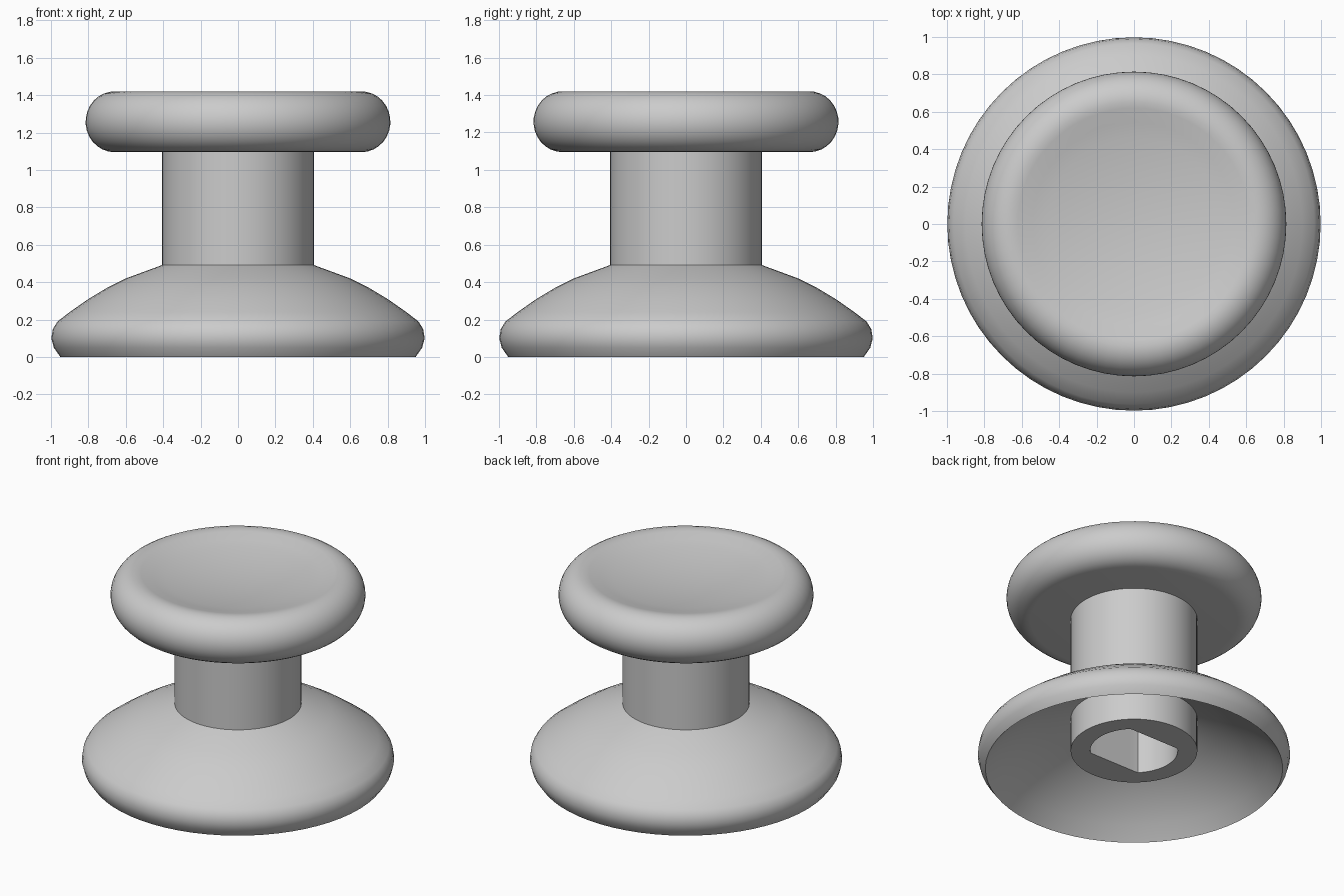
import bpy, bmesh, math
from mathutils import Vector

cube = bpy.data.objects.get("Cube")
if cube:
    bpy.data.objects.remove(cube, do_unlink=True)

SEGMENTS = 64
GREY = (0.6, 0.6, 0.6, 1.0)
grey = bpy.data.materials.new("plain grey")
grey.use_nodes = True
grey.diffuse_color = GREY
grey.node_tree.nodes["Principled BSDF"].inputs["Base Color"].default_value = GREY


def finish(name, bm, angle=35):
    """Turn a bmesh into a smooth object with sharp creases."""
    bmesh.ops.remove_doubles(bm, verts=bm.verts, dist=1e-4)
    bmesh.ops.recalc_face_normals(bm, faces=bm.faces)
    mesh = bpy.data.meshes.new(name)
    bm.to_mesh(mesh)
    bm.free()
    mesh.materials.append(grey)
    obj = bpy.data.objects.new(name, mesh)
    bpy.context.collection.objects.link(obj)
    bpy.ops.object.select_all(action="DESELECT")
    obj.select_set(True)
    bpy.context.view_layer.objects.active = obj
    bpy.ops.object.shade_smooth_by_angle(angle=math.radians(angle))
    return obj


def lathe(name, profile, closed=False):
    """Revolve (radius, height) points around the z axis."""
    bm = bmesh.new()
    verts = [bm.verts.new((r, 0, z)) for r, z in profile]
    pairs = list(zip(verts, verts[1:]))
    if closed:
        pairs.append((verts[-1], verts[0]))
    edges = [bm.edges.new(p) for p in pairs]
    bmesh.ops.spin(bm, geom=verts + edges, cent=(0, 0, 0), axis=(0, 0, 1),
                   angle=math.tau, steps=SEGMENTS, use_duplicate=False)
    return finish(name, bm)


def arc(cr, cz, rr, rz, start, end, steps):
    """Elliptical arc points, angles in degrees."""
    angles = [math.radians(start + (end - start) * i / steps) for i in range(steps + 1)]
    return [(cr + rr * math.cos(a), cz + rz * math.sin(a)) for a in angles]


# Thumb cap: flat underside, rounded rim, shallow dished top
DISH_R, DISH_DEPTH = 0.62, 0.07
dish = [(DISH_R * i / 8, 1.41 - DISH_DEPTH * (1 - (i / 8) ** 2)) for i in range(8)]
rim = arc(0.66, 1.2575, 0.155, 0.1625, 105, -90, 16)
lathe("thumb_cap", dish + rim + [(0, 1.095)])

# Flared skirt: hollow dome with a rolled lower edge
outer = [(0.38, 0.5), (0.41, 0.49), (0.6, 0.42), (0.7, 0.37), (0.8, 0.31), (0.9, 0.24)]
edge = [(0.965, 0.19), (0.99, 0.15), (0.998, 0.1), (0.985, 0.05), (0.95, 0)]
inner = [(0.87, 0.085), (0.78, 0.16), (0.68, 0.23), (0.55, 0.3), (0.38, 0.37)]
lathe("base_skirt", outer + edge + inner, closed=True)

# Stem: hollow post from the socket mouth up to the cap
STEM_R, HOLE_R, FLAT = 0.405, 0.28, 0.2
Z_MOUTH, Z_CEILING, Z_TOP = 0.13, 0.85, 1.12


def ring(bm, z, socket):
    """Ring of vertices; socket rings are cut by two opposite flats."""
    points = []
    for i in range(SEGMENTS):
        a = math.tau * i / SEGMENTS
        d = Vector((math.cos(a), math.sin(a), 0))
        r = STEM_R
        if socket:
            r = min(HOLE_R, FLAT / max(abs(d.y), 1e-6))
        points.append(bm.verts.new(d * r + Vector((0, 0, z))))
    return points


bm = bmesh.new()
rings = [ring(bm, Z_TOP, False), ring(bm, Z_MOUTH, False),
         ring(bm, Z_MOUTH, True), ring(bm, Z_CEILING, True)]
for a, b in zip(rings, rings[1:]):
    for i in range(SEGMENTS):
        j = (i + 1) % SEGMENTS
        bm.faces.new((a[i], a[j], b[j], b[i]))
bm.faces.new(rings[0])
bm.faces.new(rings[-1])
finish("stem", bm)
